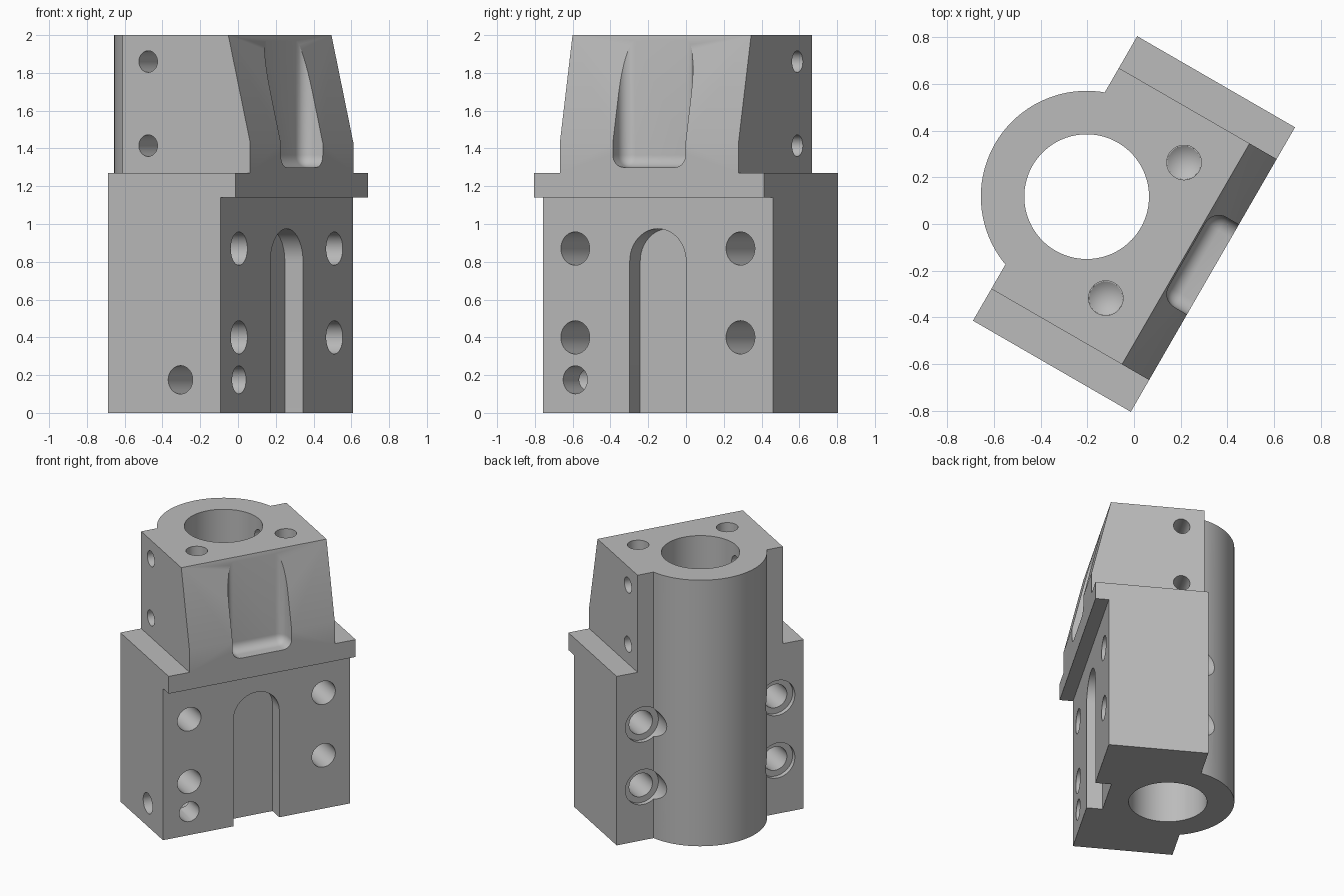
import bpy, bmesh, math
from mathutils import Matrix, Vector

cube = bpy.data.objects.get("Cube")
if cube:
    bpy.data.objects.remove(cube, do_unlink=True)

steel = bpy.data.materials.new("steel grey")
steel.use_nodes = True
GREY = (0.5, 0.5, 0.5, 1)
steel.diffuse_color = GREY
steel.node_tree.nodes["Principled BSDF"].inputs["Base Color"].default_value = GREY


def finish(bm, name):
    bmesh.ops.recalc_face_normals(bm, faces=bm.faces)
    mesh = bpy.data.meshes.new(name)
    bm.to_mesh(mesh)
    bm.free()
    mesh.materials.append(steel)
    obj = bpy.data.objects.new(name, mesh)
    bpy.context.collection.objects.link(obj)
    return obj


def extrude_y(name, profile, half):
    """Extrude an (x, z) outline across the width."""
    bm = bmesh.new()
    face = bm.faces.new([bm.verts.new((x, -half, z)) for x, z in profile])
    geom = bmesh.ops.extrude_face_region(bm, geom=[face])["geom"]
    verts = [g for g in geom if isinstance(g, bmesh.types.BMVert)]
    bmesh.ops.translate(bm, vec=(0, 2 * half, 0), verts=verts)
    return finish(bm, name)


def rod(name, start, end, r1, r2=None, sides=40):
    """Cylinder or cone between two points."""
    start, end = Vector(start), Vector(end)
    axis = end - start
    turn = axis.to_track_quat("Z", "Y").to_matrix().to_4x4()
    bm = bmesh.new()
    bmesh.ops.create_cone(bm, cap_ends=True, segments=sides, radius1=r1,
                          radius2=r1 if r2 is None else r2, depth=axis.length,
                          matrix=Matrix.Translation((start + end) / 2) @ turn)
    return finish(bm, name)


def box(name, low, high, bevel=0):
    low, high = Vector(low), Vector(high)
    bm = bmesh.new()
    bmesh.ops.create_cube(bm, size=1, matrix=Matrix.Translation((low + high) / 2)
                          @ Matrix.Diagonal((*(high - low), 1)))
    if bevel:
        bmesh.ops.bevel(bm, geom=bm.edges[:], offset=bevel, segments=8,
                        profile=0.5, affect="EDGES")
    return finish(bm, name)


def combine(target, other, operation):
    mod = target.modifiers.new(operation.lower(), "BOOLEAN")
    mod.operation, mod.solver, mod.object = operation, "EXACT", other
    bpy.context.view_layer.objects.active = target
    bpy.ops.object.modifier_apply(modifier=mod.name)
    bpy.data.objects.remove(other, do_unlink=True)


BACK, FACE, LIP = -0.39, 0.298, 0.39
SHELF, TOP = 1.27, 2.0
BORE_X = -0.234
PORT_X, PORT_Y = 0.054, 0.335
BOLT_Y = 0.505

# Lower block with overhanging front lip, tapered upper block, round barrel
body = extrude_y("clamp_block", [(BACK, 0), (FACE, 0), (FACE, 1.14), (LIP, 1.14),
                                 (LIP, SHELF), (BACK, SHELF)], 0.703)
upper = extrude_y("upper_block", [(BACK, 1.2), (LIP, 1.2), (LIP, 1.43),
                                  (0.256, TOP), (BACK, TOP)], 0.546)
combine(body, upper, "UNION")
combine(body, rod("barrel", (BORE_X, 0, 0), (BORE_X, 0, TOP), 0.453, sides=96), "UNION")

cutters = []
# Main bore and cross holes into it
cutters.append(rod("bore", (BORE_X, 0, -0.1), (BORE_X, 0, 2.1), 0.267, sides=80))
for z in (1.415, 1.86):
    for s in (-1, 1):
        cutters.append(rod("cross_hole", (BORE_X, s * 0.15, z), (BORE_X, s, z), 0.057))

# Drilled top ports with conical ends
for s in (-1, 1):
    y = s * PORT_Y
    cutters.append(rod("top_port", (PORT_X, y, 1.45), (PORT_X, y, 2.1), 0.074))
    cutters.append(rod("port_tip", (PORT_X, y, 1.4), (PORT_X, y, 1.452), 0, 0.074))

# Bolt holes with rear spot faces
for s in (-1, 1):
    for z in (0.40, 0.87):
        y = s * BOLT_Y
        cutters.append(rod("bolt_hole", (-0.8, y, z), (0.5, y, z), 0.088))
        cutters.append(rod("spot_face", (-0.8, y, z), (-0.355, y, z), 0.132))

# Small lower channel joining the front and side
cutters.append(rod("front_port", (PORT_X, -BOLT_Y, 0.175), (0.5, -BOLT_Y, 0.175), 0.074))
cutters.append(rod("side_port", (PORT_X, -0.8, 0.175), (PORT_X, -0.35, 0.175), 0.075))

# Arched slot in the lower front
arch = [(0.172 * math.cos(math.pi * i / 24), 0.803 + 0.172 * math.sin(math.pi * i / 24))
        for i in range(25)]
bm = bmesh.new()
outline = [(0.172, -0.1)] + arch + [(-0.172, -0.1)]
face = bm.faces.new([bm.verts.new((0.187, y, z)) for y, z in outline])
geom = bmesh.ops.extrude_face_region(bm, geom=[face])["geom"]
bmesh.ops.translate(bm, vec=(0.3, 0, 0),
                    verts=[g for g in geom if isinstance(g, bmesh.types.BMVert)])
cutters.append(finish(bm, "slot"))

# Round-cornered pocket in the tapered front
cutters.append(box("pocket", (0.263, -0.222, 1.3), (0.7, 0.222, 2.3), 0.065))

for cutter in cutters:
    combine(body, cutter, "DIFFERENCE")

# Turn the whole block and smooth the round surfaces
body.data.transform(Matrix.Rotation(math.radians(-30), 4, "Z"))
bpy.ops.object.select_all(action="DESELECT")
body.select_set(True)
bpy.context.view_layer.objects.active = body
bpy.ops.object.shade_smooth_by_angle(angle=math.radians(30))
